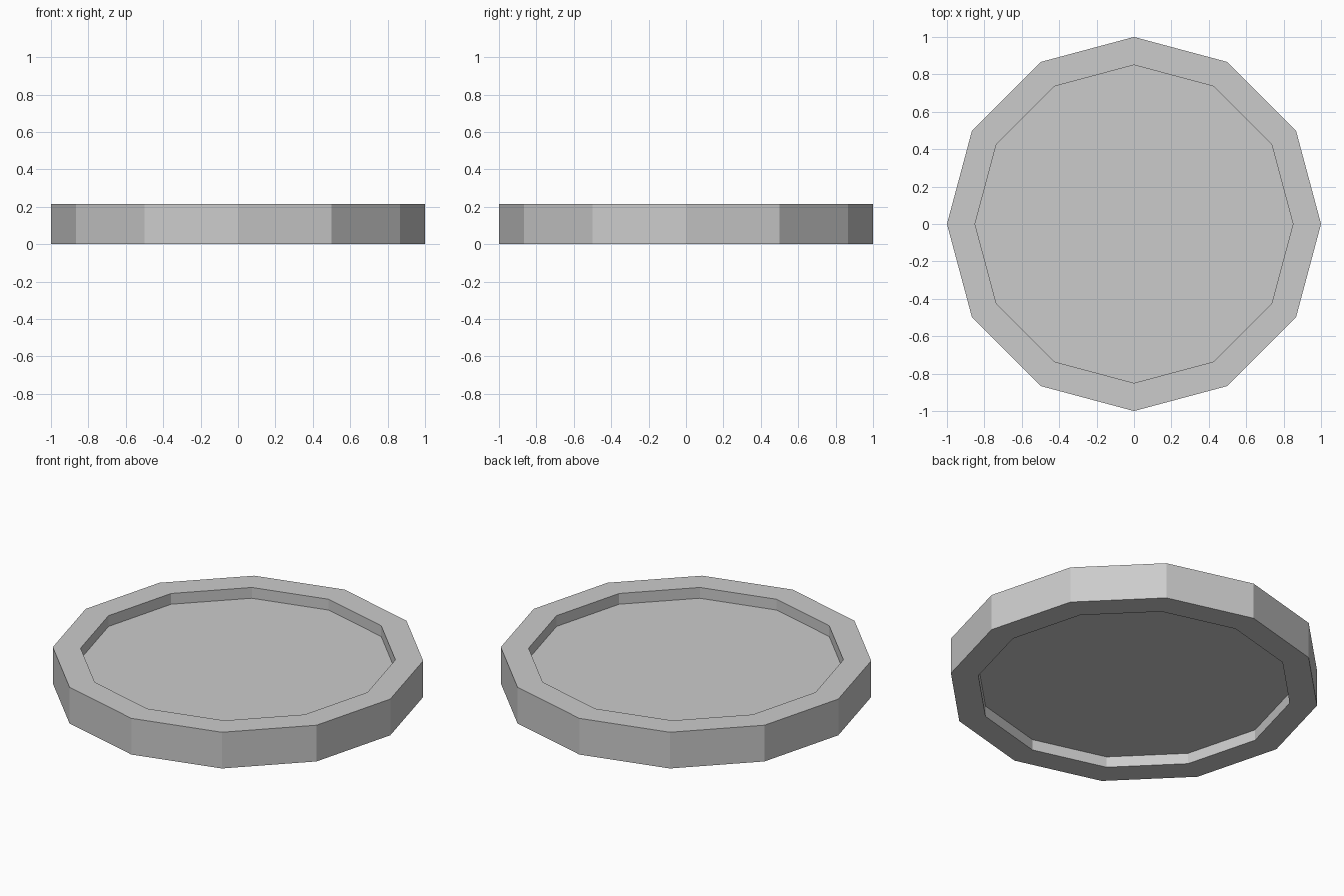
import bpy, bmesh, math

if "Cube" in bpy.data.objects:
    bpy.data.objects.remove(bpy.data.objects["Cube"])

SIDES, RADIUS, INNER, HEIGHT, DEPTH = 12, 1.0, 0.85, 0.215, 0.064

# Twelve-sided disc
bm = bmesh.new()
bmesh.ops.create_cone(bm, cap_ends=True, segments=SIDES, radius1=RADIUS, radius2=RADIUS, depth=HEIGHT)
bmesh.ops.translate(bm, verts=bm.verts, vec=(0, 0, HEIGHT / 2))
bm.normal_update()

# Raised rim: sink the middle of the top and bottom caps
caps = [f for f in bm.faces if abs(f.normal.z) > 0.9]
for cap in caps:
    inward = -DEPTH if cap.normal.z > 0 else DEPTH
    bmesh.ops.inset_region(bm, faces=[cap], use_even_offset=True,
                           thickness=(RADIUS - INNER) * math.cos(math.pi / SIDES))
    floor = bmesh.ops.extrude_discrete_faces(bm, faces=[cap])["faces"][0]
    bmesh.ops.translate(bm, verts=floor.verts, vec=(0, 0, inward))
bmesh.ops.recalc_face_normals(bm, faces=bm.faces)

mesh = bpy.data.meshes.new("rimmed_disc")
bm.to_mesh(mesh)
bm.free()
bpy.context.collection.objects.link(bpy.data.objects.new("rimmed_disc", mesh))
